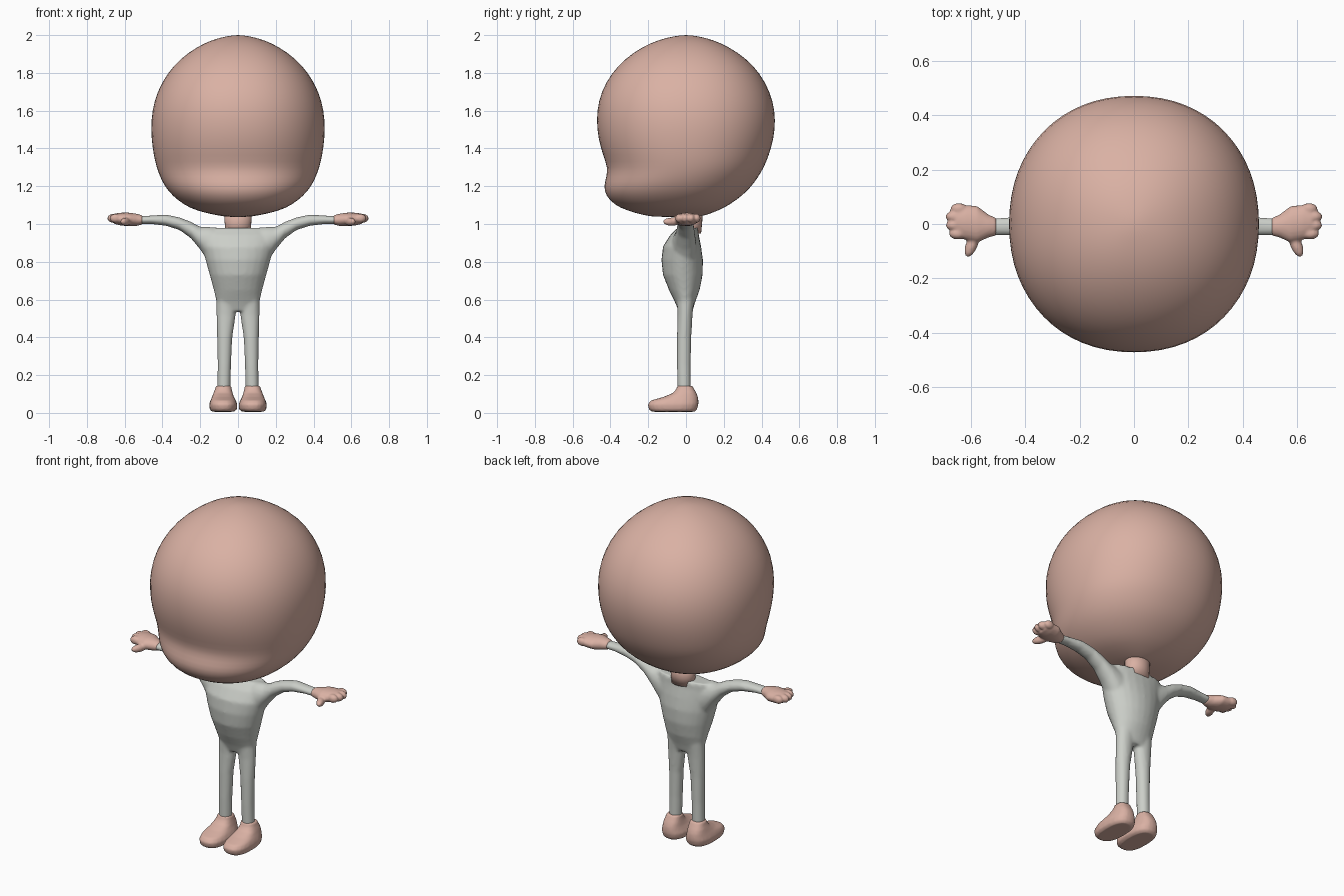
import bpy, bmesh, math
from mathutils import Matrix, Vector

if "Cube" in bpy.data.objects:
    bpy.data.objects.remove(bpy.data.objects["Cube"])


def material(name, rgb):
    m = bpy.data.materials.new(name)
    m.use_nodes = True
    m.diffuse_color = (*rgb, 1)
    bsdf = m.node_tree.nodes["Principled BSDF"]
    bsdf.inputs["Base Color"].default_value = (*rgb, 1)
    bsdf.inputs["Roughness"].default_value = 0.8
    return m


SKIN = material("skin", (0.70, 0.44, 0.37))
CLOTH = material("pale grey cloth", (0.60, 0.62, 0.58))


def loft(bm, sections, axis="z", side=1, n=24, power=2.0):
    """Sections are (position, low a, high a, low b, high b) across the axis."""
    rings = []
    for p, a0, a1, b0, b1 in sections:
        ring = []
        for i in range(n):
            t = 2 * math.pi * i / n
            c, s = math.cos(t), math.sin(t)
            a = (a0 + a1) / 2 + (a1 - a0) / 2 * math.copysign(abs(c) ** (2 / power), c)
            b = (b0 + b1) / 2 + (b1 - b0) / 2 * math.copysign(abs(s) ** (2 / power), s)
            x, y, z = (a, b, p) if axis == "z" else (p, a, b)
            ring.append(bm.verts.new((x * side, y, z)))
        rings.append(ring)
    for lo, hi in zip(rings, rings[1:]):
        for i in range(n):
            j = (i + 1) % n
            bm.faces.new((lo[i], lo[j], hi[j], hi[i]))
    bm.faces.new(rings[0][::-1])
    bm.faces.new(rings[-1])


def blob(bm, centre, size, side=1, turn=0):
    mat = (Matrix.Translation((centre[0] * side, centre[1], centre[2]))
           @ Matrix.Rotation(turn * side, 4, "Z") @ Matrix.Diagonal((*size, 1)))
    bmesh.ops.create_uvsphere(bm, u_segments=16, v_segments=10, radius=1, matrix=mat)


def finish(name, bm, mat, subsurf=0, voxel=0, smooth=0):
    bmesh.ops.recalc_face_normals(bm, faces=bm.faces[:])
    for f in bm.faces:
        f.smooth = True
    me = bpy.data.meshes.new(name)
    bm.to_mesh(me)
    bm.free()
    me.materials.append(mat)
    ob = bpy.data.objects.new(name, me)
    bpy.context.collection.objects.link(ob)
    if subsurf:
        ob.modifiers.new("rounding", "SUBSURF").levels = subsurf
        ob.modifiers["rounding"].render_levels = subsurf
    if voxel:
        r = ob.modifiers.new("blend", "REMESH")
        r.mode, r.voxel_size, r.use_smooth_shade = "VOXEL", voxel, True
    if smooth:
        s = ob.modifiers.new("soften", "SMOOTH")
        s.factor, s.iterations = 0.5, smooth
    return ob


# Head: half width, front and back at each height, with a dent above the muzzle
profile = [(1.037, .05, -.16, .06), (1.045, .11, -.22, .10), (1.07, .22, -.31, .17),
           (1.10, .285, -.38, .23), (1.15, .35, -.427, .30), (1.20, .39, -.438, .35),
           (1.25, .415, -.423, .385), (1.30, .433, -.417, .415), (1.36, .448, -.44, .44),
           (1.45, .461, -.467, .467), (1.55, .463, -.477, .477), (1.65, .447, -.467, .464),
           (1.75, .407, -.428, .424), (1.84, .343, -.362, .36), (1.91, .262, -.278, .274),
           (1.96, .176, -.187, .183), (1.988, .095, -.10, .10), (2.0, .02, -.02, .02)]
bm = bmesh.new()
loft(bm, [(z, -w, w, f, b) for z, w, f, b in profile], n=32, power=2.15)
finish("head", bm, SKIN, subsurf=1)

# Neck
bm = bmesh.new()
loft(bm, [(.95, -.07, .07, -.03, .08), (1.0, -.07, .07, -.03, .085),
          (1.07, -.075, .075, -.04, .09)])
finish("neck", bm, SKIN)

# Suit: torso, sleeves and trouser legs blended into one skin
bm = bmesh.new()
loft(bm, [(.54, -.10, .10, -.04, .035), (.59, -.115, .115, -.06, .05),
          (.65, -.128, .128, -.09, .072), (.73, -.15, .15, -.122, .088),
          (.81, -.172, .172, -.13, .09), (.88, -.19, .19, -.122, .08),
          (.94, -.195, .195, -.085, .068), (.98, -.17, .17, -.045, .065)])
for side in (1, -1):
    loft(bm, [(.08, -.08, .06, .74, .975), (.15, -.075, .055, .79, .985),
              (.20, -.06, .05, .865, .985), (.25, -.05, .045, .925, 1.012),
              (.31, -.046, .04, .968, 1.035), (.38, -.044, .035, .99, 1.05),
              (.46, -.042, .025, 1.0, 1.045), (.53, -.042, .02, 1.0, 1.042)],
         "x", side)
    loft(bm, [(.12, .04, .11, -.045, .025), (.25, .037, .108, -.048, .025),
              (.40, .03, .11, -.048, .028), (.52, .012, .114, -.045, .035),
              (.62, .003, .115, -.05, .045)], "z", side)
finish("suit", bm, CLOTH, voxel=.01, smooth=3)

for side, label in ((1, "left"), (-1, "right")):
    # Mitten-like hand with four short fingers and a thumb
    bm = bmesh.new()
    loft(bm, [(.505, -.042, .022, .998, 1.046), (.535, -.05, .035, .99, 1.054),
              (.575, -.068, .066, .988, 1.06), (.62, -.058, .07, .992, 1.06),
              (.655, -.045, .064, 1.0, 1.055)], "x", side)
    for y, x in ((-.036, .648), (-.005, .66), (.027, .661), (.056, .643)):
        blob(bm, (x, y, 1.03), (.031, .021, .024), side)
    blob(bm, (.595, -.075, 1.012), (.05, .022, .022), side, math.radians(-68))
    finish(label + "_hand", bm, SKIN, voxel=.006, smooth=3)

    # Foot: low rounded toe rising to the ankle
    bm = bmesh.new()
    loft(bm, [(.006, .022, .137, -.18, .045), (.018, .006, .149, -.196, .058),
              (.045, .003, .153, -.203, .066), (.066, .012, .146, -.185, .066),
              (.085, .022, .137, -.118, .063), (.105, .028, .13, -.07, .055),
              (.125, .033, .122, -.052, .044), (.143, .036, .117, -.046, .034)],
         "z", side, power=2.5)
    finish(label + "_foot", bm, SKIN, voxel=.007, smooth=2)
